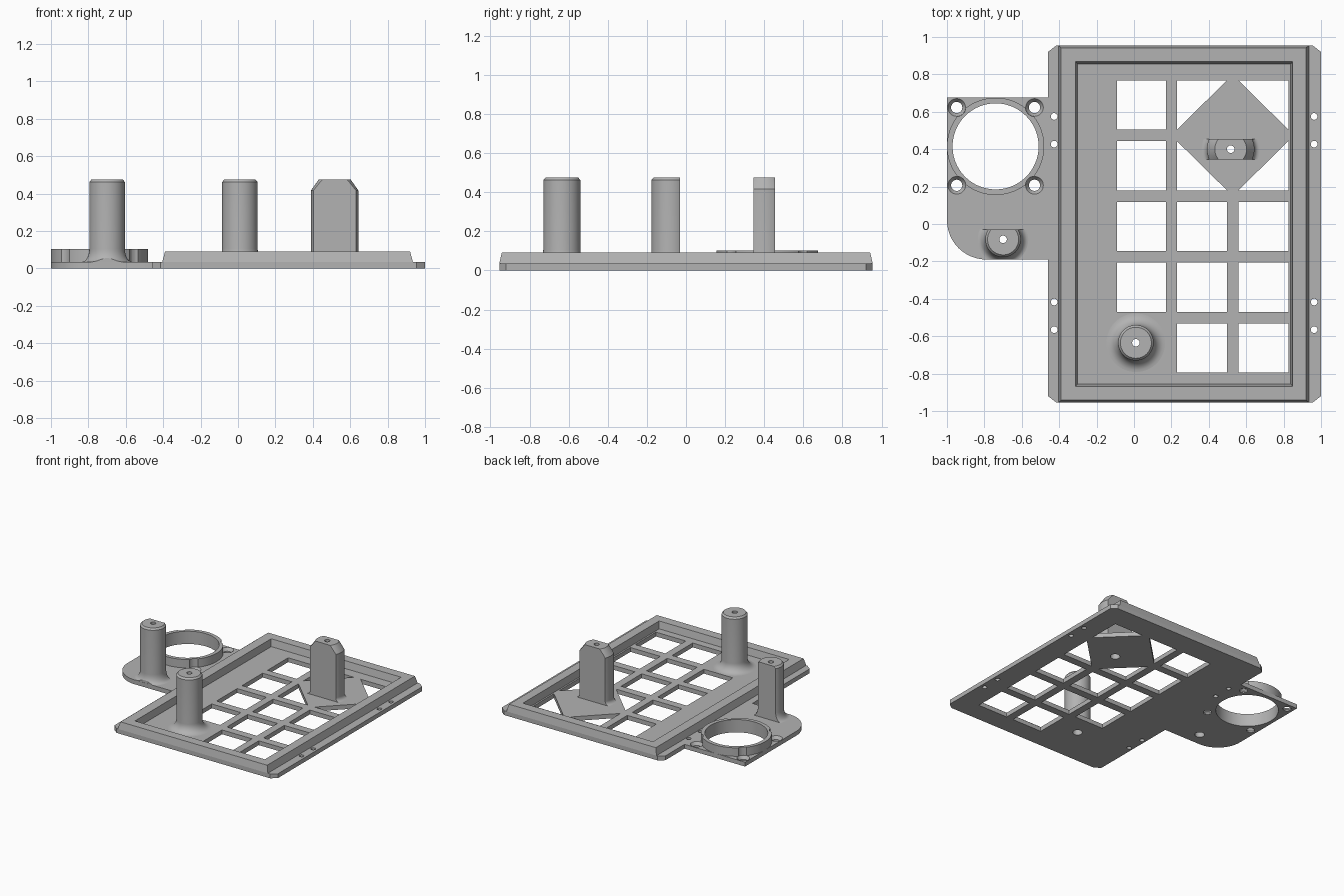
import bpy, bmesh, math
from mathutils import Vector, Matrix

if "Cube" in bpy.data.objects:
    bpy.data.objects.remove(bpy.data.objects["Cube"])

grey = bpy.data.materials.new("plain grey")
grey.diffuse_color = (0.45, 0.45, 0.45, 1)
grey.use_nodes = True
grey.node_tree.nodes["Principled BSDF"].inputs["Base Color"].default_value = grey.diffuse_color
T = 0.035  # plate thickness


def make(name, bm):
    bmesh.ops.recalc_face_normals(bm, faces=bm.faces)
    me = bpy.data.meshes.new(name)
    bm.to_mesh(me)
    bm.free()
    ob = bpy.data.objects.new(name, me)
    bpy.context.collection.objects.link(ob)
    me.materials.append(grey)
    return ob


def prism(bm, pts, z0, z1):
    face = bm.faces.new([bm.verts.new((x, y, z0)) for x, y in pts])
    out = bmesh.ops.extrude_face_region(bm, geom=[face])["geom"]
    for v in out:
        if isinstance(v, bmesh.types.BMVert):
            v.co.z = z1


def rect(x0, x1, y0, y1):
    return [(x0, y0), (x1, y0), (x1, y1), (x0, y1)]


def cone(bm, x, y, r0, r1, z0, z1, seg=32):
    bmesh.ops.create_cone(bm, cap_ends=True, segments=seg, radius1=r0, radius2=r1, depth=z1 - z0,
                          matrix=Matrix.Translation((x, y, (z0 + z1) / 2)))


def boolean(ob, bm, op="DIFFERENCE"):
    cutter = make("cutter", bm)
    cutter.hide_render = True
    m = ob.modifiers.new("cut", "BOOLEAN")
    m.operation, m.solver, m.object = op, "EXACT", cutter
    bpy.context.view_layer.update()
    me = bpy.data.meshes.new_from_object(ob.evaluated_get(bpy.context.evaluated_depsgraph_get()))
    ob.modifiers.clear()
    ob.data = me
    bpy.data.objects.remove(cutter)


def smooth(ob):
    bpy.ops.object.select_all(action="DESELECT")
    ob.select_set(True)
    bpy.context.view_layer.objects.active = ob
    bpy.ops.object.shade_smooth_by_angle(angle=math.radians(30))


# base plate with the side tab in one outline
fan = (-0.74, 0.415)
posts = {"round_post": (0.01, -0.635), "side_post": (-0.70, -0.082), "wide_post": (0.517, 0.40)}
arc = [(-0.79 + 0.21 * math.cos(a), 0.02 + 0.21 * math.sin(a))
       for a in (math.pi * (1 + i / 24) for i in range(13))]
outline = arc + [(-0.46, -0.19), (-0.46, -0.92), (-0.415, -0.955), (0.955, -0.955), (1, -0.92),
                 (1, 0.92), (0.955, 0.955), (-0.415, 0.955), (-0.46, 0.92), (-0.46, 0.675), (-1, 0.675)]
bm = bmesh.new()
prism(bm, outline, 0, T)
plate = make("base_plate", bm)

# grid openings; four of them are cut to triangles around a diamond pad
bm = bmesh.new()
cols = [(-0.09, 0.17), (0.23, 0.497), (0.558, 0.825)]
rows = [(0.505 - 0.325 * i, 0.768 - 0.325 * i) for i in range(5)]
for c, (x0, x1) in enumerate(cols):
    for r, (y0, y1) in enumerate(rows):
        if c == 0 and r == 4:
            continue
        pts = rect(x0, x1, y0, y1)
        if c > 0 and r < 2:
            pts.remove((x1 if c == 1 else x0, y0 if r == 0 else y1))
        prism(bm, pts, -0.1, 0.2)
boolean(plate, bm)

# fan hole, post holes, flange holes and countersunk corner holes
corners = [(fan[0] + sx * 0.208, fan[1] + sy * 0.208) for sx in (-1, 1) for sy in (-1, 1)]
bm = bmesh.new()
cone(bm, *fan, 0.23, 0.23, -0.1, 0.2, 96)
for p in posts.values():
    cone(bm, *p, 0.036, 0.036, -0.1, 0.2)
for x in (-0.427, 0.963):
    for y in (0.575, 0.427, -0.417, -0.565):
        cone(bm, x, y, 0.018, 0.018, -0.1, 0.2, 20)
for p in corners:
    cone(bm, *p, 0.03, 0.03, -0.1, 0.012)
boolean(plate, bm)
bm = bmesh.new()
for p in corners:
    cone(bm, *p, 0.03, 0.048, 0.011, T + 0.001)
boolean(plate, bm)
smooth(plate)

# raised rim with sloped walls
bm = bmesh.new()
loops = []
for x0, x1, y, z in ((-0.405, 0.935, 0.955, T), (-0.39, 0.92, 0.942, 0.091),
                     (-0.312, 0.848, 0.868, 0.091), (-0.302, 0.838, 0.855, T)):
    loops.append([bm.verts.new((a, b, z)) for a, b in rect(x0, x1, -y, y)])
for k in range(4):
    a, b = loops[k], loops[(k + 1) % 4]
    for i in range(4):
        j = (i + 1) % 4
        bm.faces.new((a[i], a[j], b[j], b[i]))
make("raised_rim", bm)


def revolve(name, pts, centre, steps=64):
    bm = bmesh.new()
    vs = [bm.verts.new((r, 0, z)) for r, z in pts]
    es = [bm.edges.new((vs[i], vs[(i + 1) % len(vs)])) for i in range(len(vs))]
    bmesh.ops.spin(bm, geom=vs + es, cent=(0, 0, 0), axis=(0, 0, 1), angle=2 * math.pi, steps=steps)
    bmesh.ops.remove_doubles(bm, verts=bm.verts, dist=1e-5)
    bmesh.ops.translate(bm, verts=bm.verts, vec=Vector((*centre, 0)))
    return make(name, bm)


# fan ring, notched around the corner screws
ring = revolve("fan_ring", [(0.23, T - 0.005), (0.26, T - 0.005), (0.26, 0.103), (0.23, 0.103)], fan, 96)
bm = bmesh.new()
for p in corners:
    cone(bm, *p, 0.048, 0.048, 0, 0.2)
boolean(ring, bm)
smooth(ring)


# posts: revolved with flared foot, bevelled top and stepped bore, then sliced flat where needed
def post(name, r, foot, foot_h, bevel, bevel_h, cut=None):
    x, y = posts[name]
    flare = [(foot - (foot - r) * math.sin(t), T + foot_h * (1 - math.cos(t)))
             for t in (math.pi / 2 * i / 8 for i in range(9))]
    bore = [(0.02, 0.476), (0.02, 0.25), (0.036, 0.25), (0.036, T - 0.002), (foot, T - 0.002)]
    top = [(r, 0.476 - bevel_h), (r - bevel, 0.476)]
    ob = revolve(name, flare + top + bore, (x, y))
    if cut:
        bm = bmesh.new()
        prism(bm, rect(x - 0.3, x + 0.3, y + cut[0], y + cut[1]), -0.1, 0.6)
        boolean(ob, bm, "INTERSECT")
    smooth(ob)


post("round_post", 0.095, 0.157, 0.07, 0.012, 0.014)
post("side_post", 0.095, 0.135, 0.07, 0.012, 0.014, (-0.107, 0.052))
post("wide_post", 0.127, 0.155, 0.03, 0.042, 0.06, (-0.055, 0.055))
